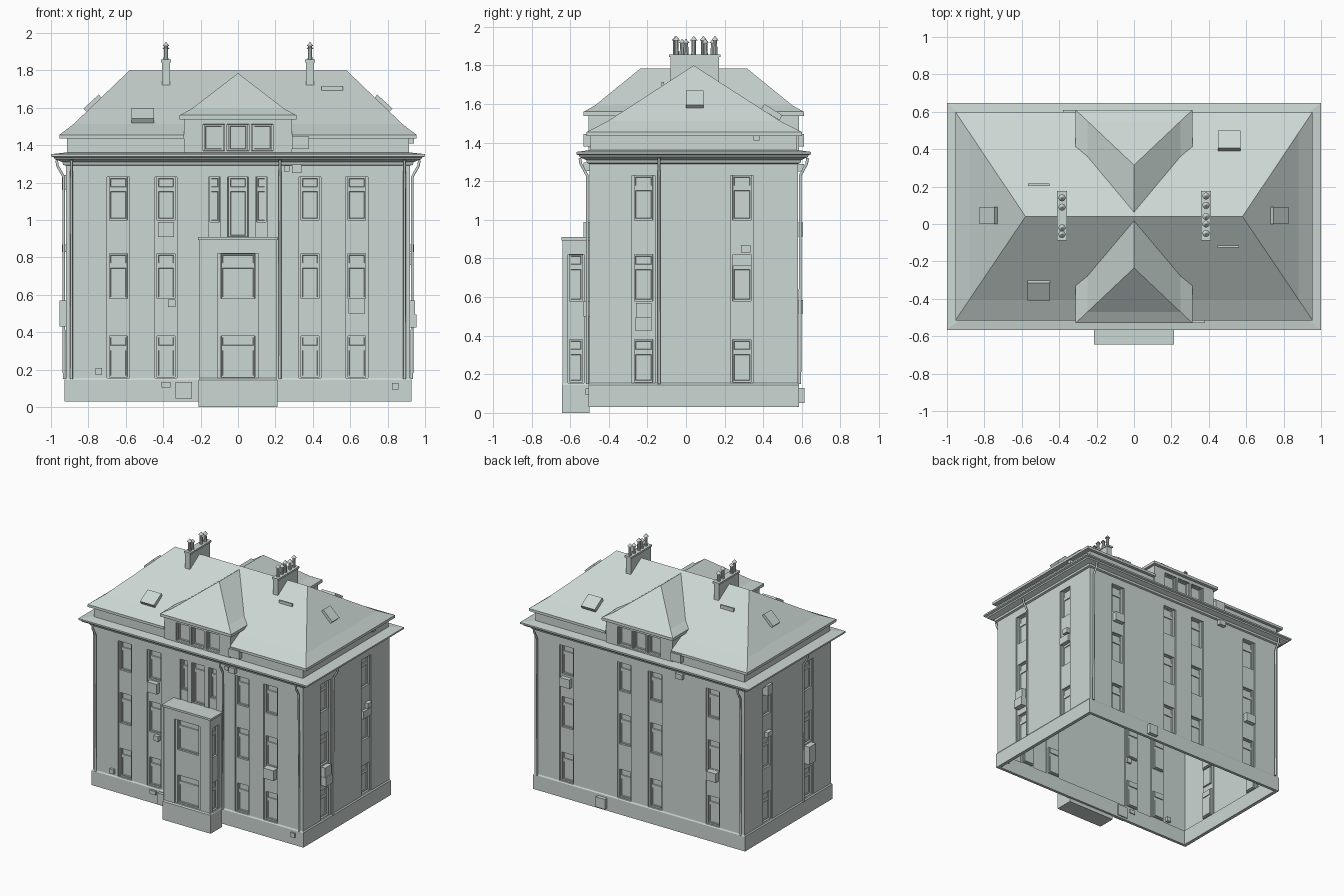
import bpy, bmesh, math
from mathutils import Vector, Matrix

cube = bpy.data.objects.get("Cube")
if cube:
    bpy.data.objects.remove(cube, do_unlink=True)

STONE = (0.60, 0.68, 0.655, 1)
stone = bpy.data.materials.new("pale stone")
stone.use_nodes = True
stone.diffuse_color = STONE
stone.node_tree.nodes["Principled BSDF"].inputs["Base Color"].default_value = STONE

X, Y0, Y1 = 0.92, -0.50, 0.58          # main wall extents
Z0, Z1 = 0.15, 1.31


def finish(name, bm):
    me = bpy.data.meshes.new(name)
    bm.to_mesh(me)
    bm.free()
    me.materials.append(stone)
    ob = bpy.data.objects.new(name, me)
    bpy.context.scene.collection.objects.link(ob)
    return ob


def loft(name, rings, caps=(True, True)):
    """Skin rectangular rings (x0, x1, y0, y1, z) from bottom to top."""
    bm = bmesh.new()
    loops = [[bm.verts.new(p) for p in ((a, c, z), (b, c, z), (b, d, z), (a, d, z))]
             for a, b, c, d, z in rings]
    for lo, hi in zip(loops, loops[1:]):
        for i in range(4):
            j = (i + 1) % 4
            bm.faces.new((lo[i], lo[j], hi[j], hi[i]))
    if caps[0]:
        bm.faces.new(loops[0][::-1])
    if caps[1]:
        bm.faces.new(loops[-1])
    bmesh.ops.remove_doubles(bm, verts=bm.verts, dist=1e-5)
    return finish(name, bm)


def box(name, centre, size, tilt=None):
    bm = bmesh.new()
    rot = tilt or Matrix()
    bmesh.ops.create_cube(bm, size=1, matrix=Matrix.Translation(centre) @ rot @ Matrix.Diagonal((*size, 1)))
    return finish(name, bm)


def hip_roof(name, eave, ridge, thick, sag):
    """Hip roof with a fascia and a slight flare at the eaves."""
    t = 0.2
    mid = [e + (r - e) * t for e, r in zip(eave, ridge)]
    mid[4] -= sag
    under = (*eave[:4], eave[4] - thick)
    return loft(name, [under, eave, mid, ridge], (True, False))


def wall(name, origin, udir, u0, u1, z0, z1, columns):
    """Wall sheet with recessed strips; column = (centre, half, low, high, window half, windows)."""
    origin, u = Vector((*origin, 0)), Vector((*udir, 0))
    us, zs = {u0, u1}, {z0, z1}
    for c, h, lo, hi, wh, wins in columns:
        us |= {c - h, c + h, c - wh, c + wh}
        zs |= {lo, hi}
        for b, bar, t in wins:
            zs |= {b, bar, bar + 0.012, t} if bar else {b, t}
    us = sorted({round(v, 3) for v in us})
    zs = sorted({round(v, 3) for v in zs})
    bm = bmesh.new()
    grid = [[bm.verts.new(origin + u * a + Vector((0, 0, z))) for z in zs] for a in us]
    strips, openings, panes = [], [], []
    for i in range(len(us) - 1):
        for j in range(len(zs) - 1):
            f = bm.faces.new((grid[i][j], grid[i + 1][j], grid[i + 1][j + 1], grid[i][j + 1]))
            a, z = (us[i] + us[i + 1]) / 2, (zs[j] + zs[j + 1]) / 2
            for c, h, lo, hi, wh, wins in columns:
                if abs(a - c) < h and lo < z < hi:
                    strips.append(f)
                for b, bar, t in wins:
                    if abs(a - c) < wh and b < z < t:
                        openings.append(f)
                        if not (bar and bar < z < bar + 0.012):
                            panes.append(f)
    bm.normal_update()
    for faces, thick, depth in ((strips, 0.0005, -0.01), (openings, 0.0005, -0.014),
                                (panes, 0.007, 0), (panes, 0.002, -0.006)):
        if faces:
            bmesh.ops.inset_region(bm, faces=faces, thickness=thick, depth=depth,
                                   use_boundary=True, use_even_offset=True)
            bm.normal_update()
    return finish(name, bm)


def pipe(name, points, radius=0.008):
    cu = bpy.data.curves.new(name, 'CURVE')
    cu.dimensions = '3D'
    cu.bevel_depth, cu.bevel_resolution, cu.use_fill_caps = radius, 1, True
    sp = cu.splines.new('POLY')
    sp.points.add(len(points) - 1)
    for p, co in zip(sp.points, points):
        p.co = (*co, 1)
    cu.materials.append(stone)
    bpy.context.scene.collection.objects.link(bpy.data.objects.new(name, cu))


# Main walls with three-storey window strips
floors = [(0.16, 0.31, 0.38), (0.58, 0.75, 0.82), (1.0, 1.158, 1.23)]


def strip(c):
    return (c, 0.06, 0.155, 1.23, 0.048, floors)


stair = [(0, 0.055, 0.9, 1.23, 0.048, [(0.91, 1.158, 1.23)])]
stair += [(s * 0.125, 0.032, 0.9, 1.23, 0.025, [(0.99, 1.158, 1.23)]) for s in (-1, 1)]
wall("front_wall", (0, Y0), (1, 0), -X, X, Z0, Z1, [strip(c) for c in (-0.64, -0.385, 0.385, 0.635)] + stair)
wall("back_wall", (0, Y1), (-1, 0), -X, X, Z0, Z1, [strip(c) for c in (-0.64, -0.135, 0.135, 0.64)])
wall("left_wall", (X, 0), (0, 1), Y0, Y1, Z0, Z1, [strip(-0.22), strip(0.29)])
wall("right_wall", (-X, 0), (0, -1), -Y1, -Y0, Z0, Z1, [strip(0.22), strip(-0.29)])


def grown(d, z):
    return (-X - d, X + d, Y0 - d * 0.85, Y1 + d * 0.85, z)


# Plinth, cornice and attic storey
loft("plinth", [grown(-0.02, 0.15), grown(-0.02, 0.03), grown(0.007, 0.03), grown(0.007, 0.145),
                grown(0, 0.155)], (False, False))
loft("cornice", [grown(0, 1.29), grown(0.015, 1.295), grown(0.02, 1.31), grown(0.06, 1.325),
                 grown(0.065, 1.335), grown(0.08, 1.34), grown(0.08, 1.352), grown(-0.01, 1.362)])
attic = loft("attic_storey", [grown(-0.005, 1.355), grown(-0.005, 1.445)])

# Main roof, opened where the two dormers stand
roof = hip_roof("main_roof", (-0.955, 0.955, -0.515, 0.60, 1.455), (-0.58, 0.58, 0.04, 0.04, 1.80), 0.02, 0.012)
for y in (-0.57, 0.65):
    cutter = box("dormer_cutter", (0, y, 1.47), (0.578, 0.26, 0.21))
    for ob in (attic, roof):
        mod = ob.modifiers.new("dormer_opening", 'BOOLEAN')
        mod.operation, mod.solver, mod.object = 'DIFFERENCE', 'EXACT', cutter
        bpy.context.view_layer.objects.active = ob
        bpy.ops.object.modifier_apply(modifier=mod.name)
    bpy.data.objects.remove(cutter, do_unlink=True)

# Dormers
trio = [(c, 0.058, 1.37, 1.512, 0.05, [(1.372, None, 1.51)]) for c in (-0.13, 0, 0.13)]
wall("front_dormer_wall", (0, -0.505), (1, 0), -0.29, 0.29, 1.355, 1.545, trio)
wall("back_dormer_wall", (0, 0.585), (-1, 0), -0.29, 0.29, 1.355, 1.545, trio)
for s, side in ((1, "left"), (-1, "right")):
    wall(side + "_dormer_cheek", (s * 0.29, 0.04), (0, s), -0.545, 0.545, 1.355, 1.545, [])
hip_roof("dormer_roof", (-0.312, 0.312, -0.53, 0.61, 1.56), (0, 0, -0.235, 0.315, 1.785), 0.022, 0.012)

# Entrance porch
two = [floors[0], floors[1]]
PX, PY = 0.205, -0.635
wall("porch_front", (0, PY), (1, 0), -PX, PX, Z0, 0.9, [(0, 0.11, 0.155, 0.82, 0.09, two)])
for s, side in ((1, "left"), (-1, "right")):
    wall("porch_%s_side" % side, (s * PX, -0.57), (0, s), -0.07, 0.07, Z0, 0.9,
         [(0, 0.042, 0.155, 0.82, 0.034, two)])
loft("porch_base", [(-0.21, 0.21, -0.642, Y0, 0), (-0.21, 0.21, -0.642, Y0, 0.145), (-PX, PX, PY, Y0, 0.155)])
box("porch_roof", (0, -0.57, 0.902), (0.43, 0.15, 0.016))

# Chimney stacks with pots
for x, side, pots in ((0.385, "left", (-0.05, 0, 0.04, 0.1, 0.15)), (-0.385, "right", (-0.055, -0.02, 0.09, 0.14))):
    box(side + "_chimney", (x, 0.045, 1.78), (0.042, 0.25, 0.13))
    box(side + "_chimney_cap", (x, 0.045, 1.85), (0.056, 0.265, 0.014))
    for k, y in enumerate(pots):
        top = 1.93 if k % 2 == 0 else 1.915
        bm = bmesh.new()
        for r1, r2, lo, hi in ((0.013, 0.011, 1.855, top), (0.019, 0.001, top, top + 0.022)):
            bmesh.ops.create_cone(bm, cap_ends=True, segments=10, radius1=r1, radius2=r2, depth=hi - lo,
                                  matrix=Matrix.Translation((x, y, (lo + hi) / 2)))
        finish(side + "_chimney_pot", bm)

# Roof windows: closed, tilted with the slope, and open upright ones
for name, pos, size, angle, axis in (
        ("front_skylight", (-0.51, -0.355, 1.558), (0.12, 0.11, 0.03), 32, 'X'),
        ("back_skylight", (0.51, 0.445, 1.558), (0.12, 0.11, 0.03), -32, 'X'),
        ("left_skylight", (0.775, 0.045, 1.622), (0.11, 0.09, 0.03), 43, 'Y'),
        ("right_skylight", (-0.775, 0.045, 1.622), (0.11, 0.09, 0.03), -43, 'Y'),
        ("front_open_skylight", (0.505, -0.12, 1.685), (0.115, 0.012, 0.06), 0, 'X'),
        ("back_open_skylight", (-0.51, 0.21, 1.685), (0.115, 0.012, 0.06), 0, 'X')):
    box(name, pos, size, Matrix.Rotation(math.radians(angle), 4, axis))

# Drainpipes, each bending out under the cornice
for x, y, dx, dy in ((-0.89, Y0, 0, -1), (0.225, Y0, 0, -1), (0.89, Y0, 0, -1),
                     (X, -0.14, 1, 0), (-0.89, Y1, 0, 1), (0.89, Y1, 0, 1), (-X, -0.14, -1, 0)):
    pipe("drainpipe", [(x + dx * d, y + dy * d, z) for d, z in ((0.05, 1.32), (0.045, 1.29), (0.012, 1.23), (0.01, 0.15))])

# Wall-mounted units: (across, height, width, tall, depth) per side
units = {
    "front": [(-0.29, 0.09, 0.09, 0.09, 0.03), (-0.385, 0.95, 0.085, 0.08, 0.03), (-0.355, 0.555, 0.04, 0.04, 0.02),
              (0.635, 0.54, 0.09, 0.08, 0.03), (0.335, 1.413, 0.09, 0.065, 0.03), (0.315, 1.275, 0.05, 0.045, 0.03),
              (0.26, 1.275, 0.03, 0.03, 0.02), (0.84, 0.11, 0.035, 0.035, 0.02), (-0.745, 0.19, 0.035, 0.035, 0.02),
              (-0.385, 0.12, 0.05, 0.03, 0.02)],
    "back": [(0.32, 0.09, 0.08, 0.08, 0.035), (-0.64, 0.55, 0.085, 0.07, 0.025), (0.64, 0.95, 0.085, 0.07, 0.025),
             (-0.36, 1.27, 0.06, 0.04, 0.03), (-0.335, 1.413, 0.09, 0.065, 0.03)],
    "left": [(-0.22, 0.46, 0.085, 0.07, 0.035), (-0.22, 0.53, 0.08, 0.08, 0.025), (0.31, 0.85, 0.05, 0.04, 0.02),
             (0.29, 0.79, 0.1, 0.06, 0.01), (0.365, 1.425, 0.03, 0.03, 0.02)],
    "right": [(-0.22, 0.5, 0.085, 0.14, 0.035), (0.29, 0.85, 0.06, 0.04, 0.02), (0.29, 1.2, 0.06, 0.08, 0.02)],
}
for side, rows in units.items():
    for a, z, w, h, d in rows:
        deep = d + 0.025
        if side in ("front", "back"):
            y = Y0 - d if side == "front" else Y1 + d
            inward = deep / 2 if side == "front" else -deep / 2
            box(side + "_wall_unit", (a, y + inward, z), (w, deep, h))
        else:
            s = 1 if side == "left" else -1
            box(side + "_wall_unit", (s * (X + d - deep / 2), a, z), (deep, w, h))
